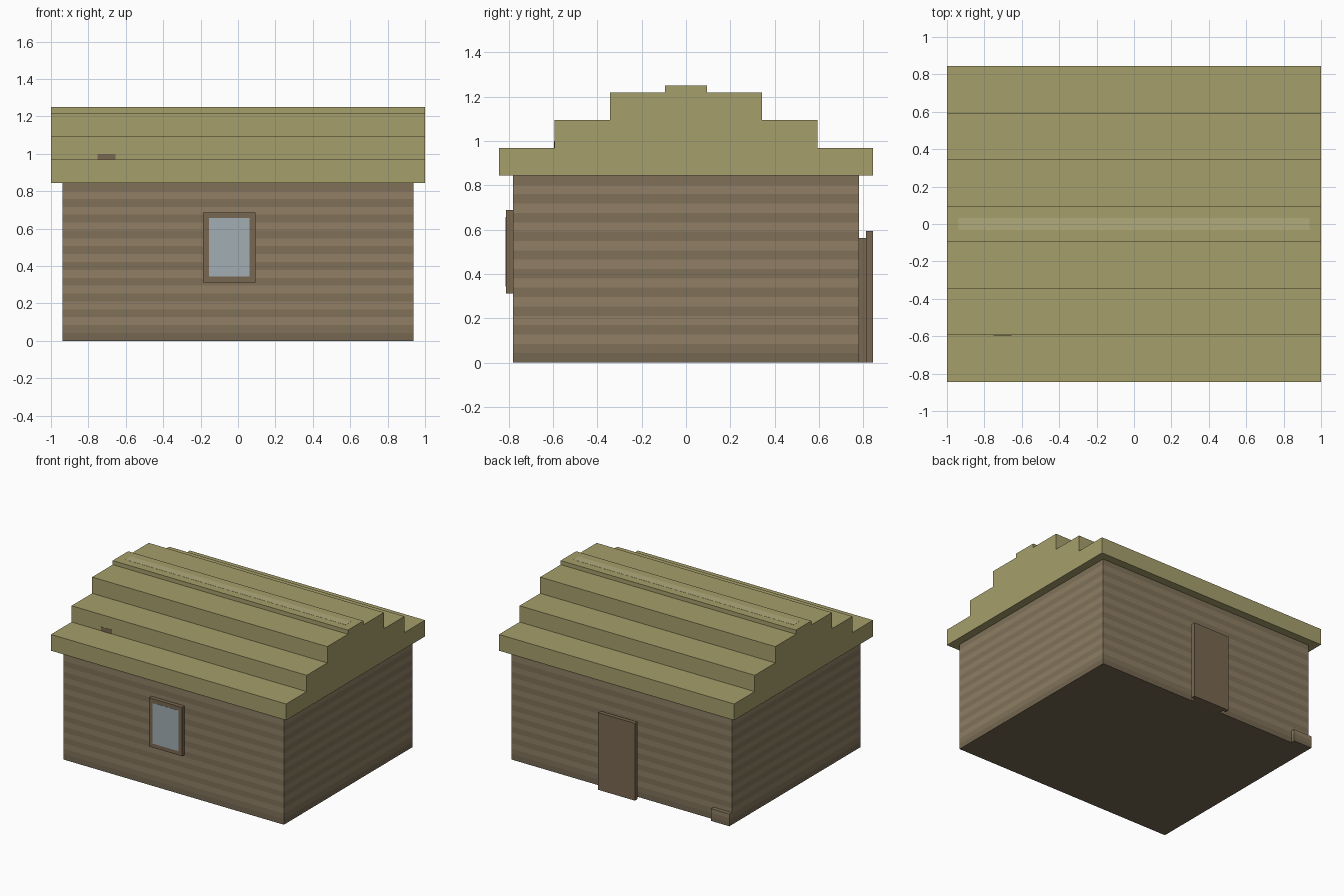
import bpy, bmesh

if "Cube" in bpy.data.objects:
    bpy.data.objects.remove(bpy.data.objects["Cube"])

U = 1 / 32  # the model sits on a grid of 1/32


def material(name, rgb):
    # sRGB 0-255 to linear
    m = bpy.data.materials.new(name)
    m.diffuse_color = (*[(c / 255) ** 2.2 for c in rgb], 1)
    m.use_nodes = True
    m.node_tree.nodes["Principled BSDF"].inputs["Base Color"].default_value = m.diffuse_color
    return m


LIGHT_WOOD = material("light_plank", (142, 126, 100))
DARK_WOOD = material("dark_plank", (127, 113, 90))
BASE_WOOD = material("base_plank", (116, 103, 82))
THATCH = material("thatch", (165, 157, 107))
THATCH_LIGHT = material("thatch_highlight", (176, 169, 122))
TRIM = material("trim", (120, 103, 82))
GLASS = material("glass", (160, 172, 178))


def finish(name, bm, mats):
    bmesh.ops.recalc_face_normals(bm, faces=bm.faces[:])
    me = bpy.data.meshes.new(name)
    bm.to_mesh(me)
    bm.free()
    for m in mats:
        me.materials.append(m)
    ob = bpy.data.objects.new(name, me)
    bpy.context.collection.objects.link(ob)
    return ob


def box_bmesh(x, y, z):
    """Box from (min, max) ranges in grid units."""
    bm = bmesh.new()
    bmesh.ops.create_cube(bm, size=1)
    for v in bm.verts:
        v.co = [(r[0] if c < 0 else r[1]) * U for c, r in zip(v.co, (x, y, z))]
    return bm


def box(name, x, y, z, mat):
    return finish(name, box_bmesh(x, y, z), [mat])


def plank_box(name, x, y, z, step):
    """Box whose sides are cut into alternating plank bands."""
    bm = box_bmesh(x, y, z)
    h = z[0] + step
    while h < z[1] - 0.01:
        bmesh.ops.bisect_plane(bm, geom=bm.verts[:] + bm.edges[:] + bm.faces[:],
                               plane_co=(0, 0, h * U), plane_no=(0, 0, 1))
        h += step
    for f in bm.faces:
        band = int(f.calc_center_median().z / U / step + 0.001)
        f.material_index = 2 if band == 0 else band % 2
    return finish(name, bm, [LIGHT_WOOD, DARK_WOOD, BASE_WOOD])


# Planked walls and the small block at the back corner
plank_box("walls", (-30, 30), (-25, 25), (0, 27), 1.35)
plank_box("corner_block", (-30, -25), (25, 26), (0, 3), 1)

# Stepped roof: half profile (y, z), mirrored and extruded along x
half = [(27, 27), (27, 31), (19, 31), (19, 35), (11, 35), (11, 39), (3, 39), (3, 40)]
profile = half + [(-y, z) for y, z in reversed(half)]
bm = bmesh.new()
face = bm.faces.new([bm.verts.new((-32 * U, y * U, z * U)) for y, z in profile])
ext = bmesh.ops.extrude_face_region(bm, geom=[face], use_keep_orig=True)
bmesh.ops.translate(bm, vec=(64 * U, 0, 0),
                    verts=[g for g in ext["geom"] if isinstance(g, bmesh.types.BMVert)])
finish("roof", bm, [THATCH])
box("ridge_highlight", (-30, 30), (-1, 1), (39.9, 40.03), THATCH_LIGHT)

# Small wooden peg showing at the front roof step
box("roof_peg", (-24, -21), (-19.06, -18.5), (31, 32), TRIM)

# Front window
box("window_frame", (-6, 3), (-26, -25), (10, 22), TRIM)
box("window_glass", (-5, 2), (-26.05, -25.5), (11, 21), GLASS)

# Back door: narrower inner frame behind a larger panel
box("door_frame", (-4, 4), (25, 26), (0, 18), TRIM)
box("door_panel", (-5, 5), (26, 27), (0, 19), TRIM)
